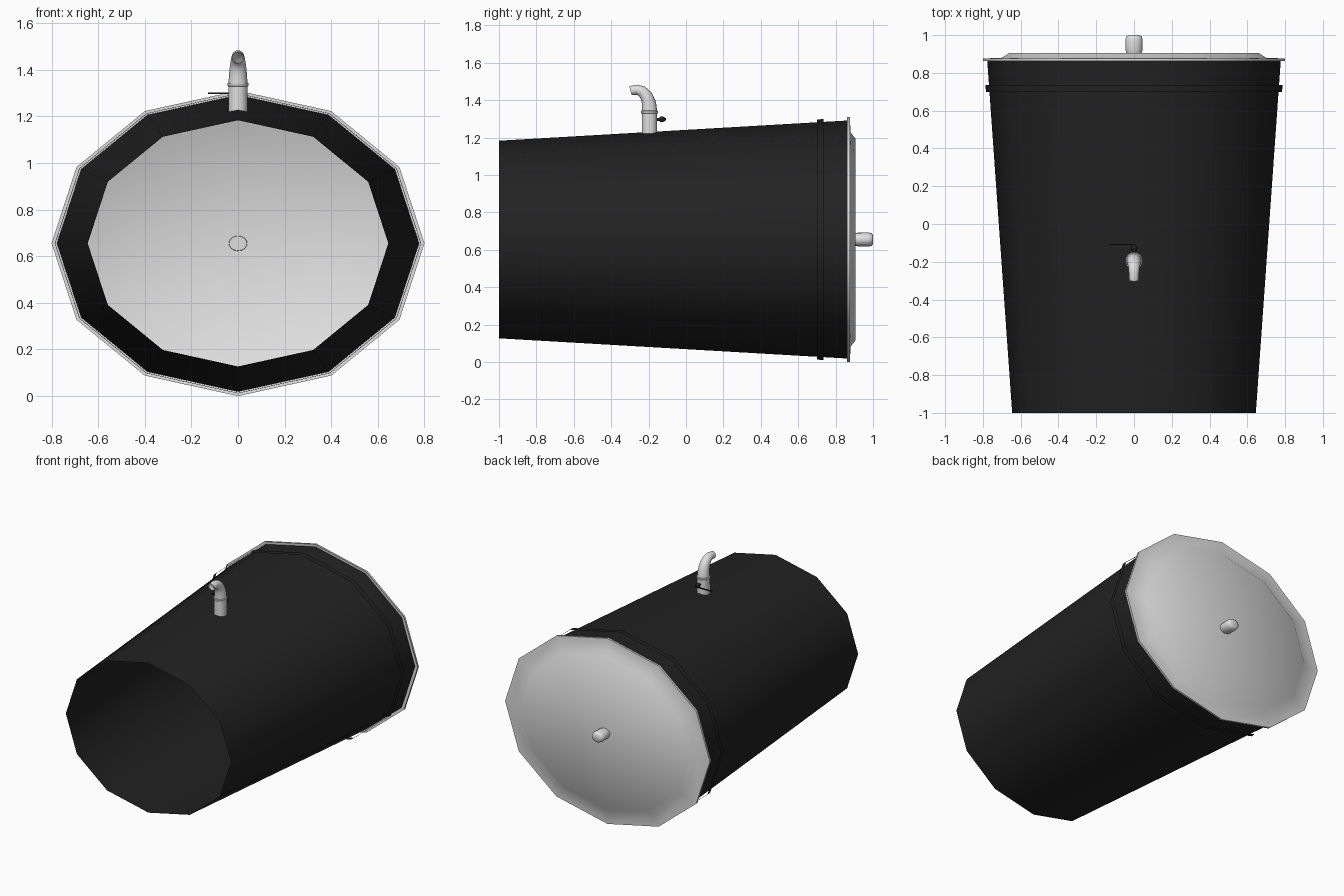
import bpy
import bmesh
from math import cos, sin, pi, radians
from mathutils import Vector

cube = bpy.data.objects.get("Cube")
if cube:
    bpy.data.objects.remove(cube, do_unlink=True)

MID_Z = 0.655    # height of the barrel axis
SQUASH = 0.819   # oval height over width
BACK = -90       # ring tilt that points along +y


def material(name, value, rough):
    m = bpy.data.materials.new(name)
    m.use_nodes = True
    colour = (value, value, value, 1)
    m.diffuse_color = colour
    bsdf = m.node_tree.nodes["Principled BSDF"]
    bsdf.inputs["Base Color"].default_value = colour
    bsdf.inputs["Roughness"].default_value = rough
    return m


black = material("black plastic", 0.016, 0.6)
pale = material("pale grey", 0.74, 0.5)


def tube(name, rings, mat, sides=12, squash=1.0, caps=(False, False)):
    """Skin rings of (y, z, tilt, radius); tilt 0 is up, 90 faces the front."""
    bm = bmesh.new()
    loops = []
    for y, z, tilt, r in rings:
        t = radians(tilt)
        up = Vector((0, cos(t), sin(t))) * squash
        loops.append([bm.verts.new(Vector((0, y, z)) + r * (
            Vector((cos(a), 0, 0)) + up * sin(a)))
            for a in (2 * pi * i / sides for i in range(sides))])
    for low, high in zip(loops, loops[1:]):
        for i in range(sides):
            j = (i + 1) % sides
            bm.faces.new((low[i], low[j], high[j], high[i]))
    # Fan caps around a centre point
    for use, loop, ring, flip in ((caps[0], loops[0], rings[0], True),
                                  (caps[1], loops[-1], rings[-1], False)):
        if use:
            hub = bm.verts.new((0, ring[0], ring[1]))
            for i in range(sides):
                a, b = loop[i], loop[(i + 1) % sides]
                bm.faces.new((b, a, hub) if flip else (a, b, hub))
    mesh = bpy.data.meshes.new(name)
    bm.to_mesh(mesh)
    bm.free()
    mesh.materials.append(mat)
    obj = bpy.data.objects.new(name, mesh)
    bpy.context.collection.objects.link(obj)
    bpy.ops.object.select_all(action='DESELECT')
    obj.select_set(True)
    bpy.context.view_layer.objects.active = obj
    bpy.ops.object.shade_smooth_by_angle(angle=radians(60))
    return obj


def lathe(name, profile, mat, z=MID_Z, **options):
    """Turn a profile of (y, radius) about an axis along y."""
    return tube(name, [(y, z, BACK, r) for y, r in profile], mat, **options)


# Open tapered barrel and its loose band
lathe("barrel", [(-1, 0.645), (0.865, 0.777)], black, squash=SQUASH)
lathe("band", [(0.7, 0.784), (0.735, 0.786)], black, squash=SQUASH)

# Lid with a flat rim and a raised centre
lathe("lid", [(0.862, 0.8), (0.876, 0.8), (0.88, 0.7), (0.905, 0.66)],
      pale, squash=SQUASH, caps=(False, True))

# Lid knob
lathe("lid_knob", [(0.9, 0.038), (0.92, 0.045), (0.975, 0.046),
                   (0.993, 0.041), (1.0, 0.03)],
      pale, sides=16, squash=0.82, caps=(True, True))

# Tap: pipe, collar and bent spout
TAP_Y = -0.195
tube("tap_pipe", [(TAP_Y, 1.22, 0, 0.041), (TAP_Y, 1.34, 0, 0.041)],
     pale, sides=16)
tube("tap_collar", [(TAP_Y, 1.328, 0, 0.041), (TAP_Y, 1.331, 0, 0.046),
                    (TAP_Y, 1.342, 0, 0.046), (TAP_Y, 1.345, 0, 0.038)],
     pale, sides=16)
tube("tap_spout", [(TAP_Y, 1.34, 0, 0.041), (-0.198, 1.385, 10, 0.038),
                   (-0.212, 1.422, 35, 0.034), (-0.234, 1.446, 60, 0.03),
                   (-0.262, 1.456, 85, 0.027), (-0.297, 1.451, 105, 0.025)],
     pale, sides=16)

# Valve stem and lever behind the tap
lathe("valve_stem", [(-0.16, 0.008), (-0.143, 0.008), (-0.137, 0.015),
                     (-0.122, 0.015), (-0.108, 0.006)],
      black, z=1.298, sides=8, caps=(True, True))
bpy.ops.mesh.primitive_cube_add(size=1, location=(-0.062, -0.109, 1.299))
lever = bpy.context.object
lever.name = "valve_lever"
lever.scale = (0.134, 0.006, 0.008)
lever.data.materials.append(black)
